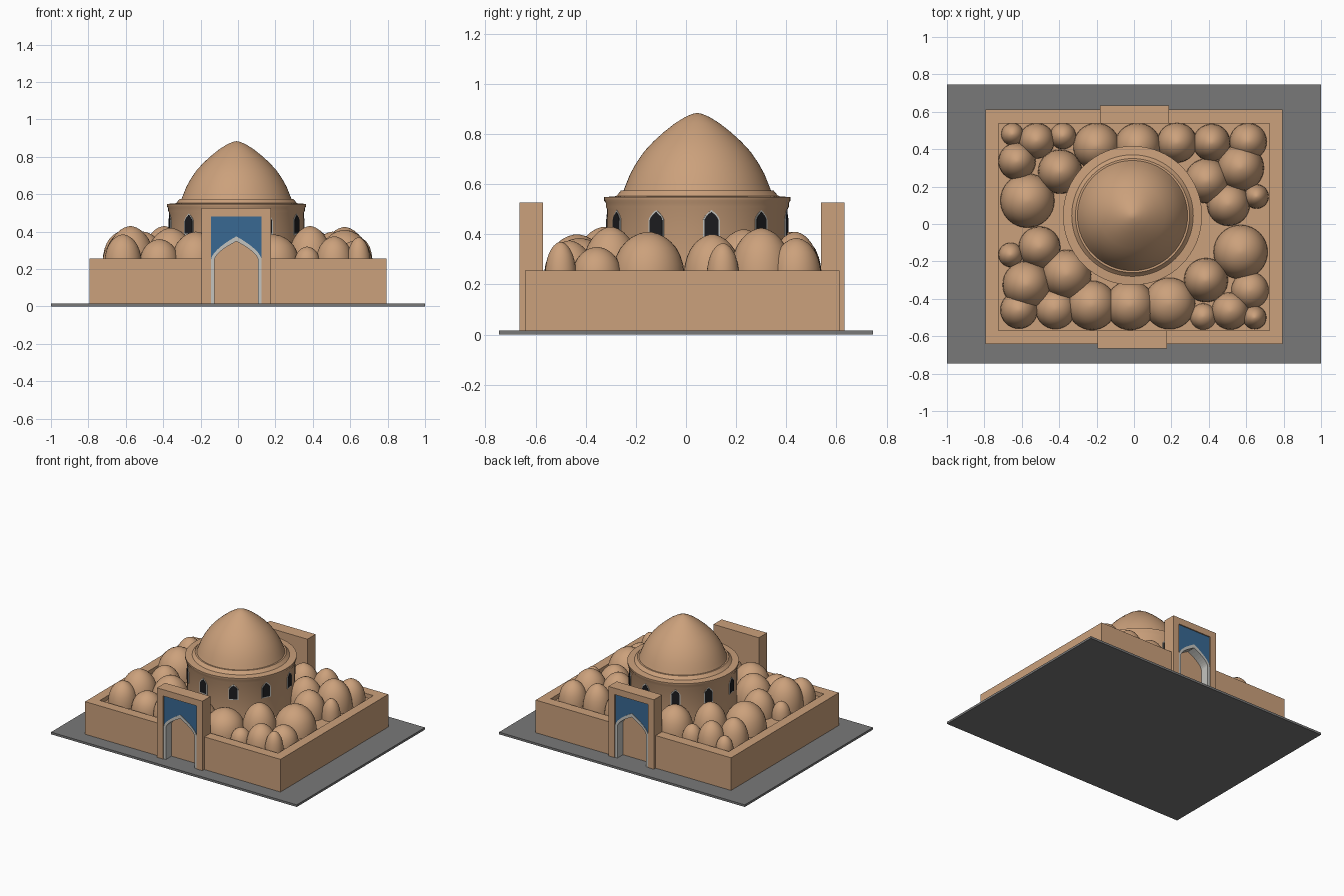
import bpy, bmesh, math

if "Cube" in bpy.data.objects:
    bpy.data.objects.remove(bpy.data.objects["Cube"])


def material(name, r, g, b):
    m = bpy.data.materials.new(name)
    m.diffuse_color = (r, g, b, 1)
    m.use_nodes = True
    m.node_tree.nodes["Principled BSDF"].inputs["Base Color"].default_value = m.diffuse_color
    return m


CLAY = material("clay", 0.60, 0.355, 0.20)
GREY = material("paving_grey", 0.19, 0.19, 0.19)
BLUE = material("tile_blue", 0.04, 0.14, 0.29)
PALE = material("pale_stone", 0.55, 0.55, 0.52)
DARK = material("dark_glass", 0.012, 0.012, 0.014)


def finish(bm, name, mat, loc=(0, 0, 0), rot=0.0, smooth=None):
    bmesh.ops.recalc_face_normals(bm, faces=bm.faces[:])
    me = bpy.data.meshes.new(name)
    bm.to_mesh(me)
    bm.free()
    me.materials.append(mat)
    ob = bpy.data.objects.new(name, me)
    bpy.context.collection.objects.link(ob)
    ob.location = loc
    ob.rotation_euler = (0, 0, rot)
    if smooth:
        bpy.ops.object.select_all(action='DESELECT')
        ob.select_set(True)
        bpy.context.view_layer.objects.active = ob
        bpy.ops.object.shade_smooth_by_angle(angle=math.radians(smooth))
    return ob


def prism(name, pts, y0, y1, mat, loc=(0, 0, 0), rot=0.0):
    """Extrude an x-z outline from y0 to y1."""
    bm = bmesh.new()
    a = [bm.verts.new((x, y0, z)) for x, z in pts]
    b = [bm.verts.new((x, y1, z)) for x, z in pts]
    bm.faces.new(a)
    bm.faces.new(b[::-1])
    n = len(pts)
    for i in range(n):
        j = (i + 1) % n
        bm.faces.new((a[i], b[i], b[j], a[j]))
    return finish(bm, name, mat, loc, rot)


def box(name, x0, x1, y0, y1, z0, z1, mat):
    return prism(name, [(x0, z0), (x1, z0), (x1, z1), (x0, z1)], y0, y1, mat)


def lathe(name, prof, mat, loc, seg, smooth=35):
    """Spin an (r, z) profile whose last point lies on the axis."""
    bm = bmesh.new()
    rings = [[bm.verts.new((r * math.cos(math.tau * i / seg),
                            r * math.sin(math.tau * i / seg), z))
              for i in range(seg)] for r, z in prof[:-1]]
    tip = bm.verts.new((0, 0, prof[-1][1]))
    for i in range(seg):
        j = (i + 1) % seg
        for lo, hi in zip(rings, rings[1:]):
            bm.faces.new((lo[i], lo[j], hi[j], hi[i]))
        bm.faces.new((rings[-1][i], rings[-1][j], tip))
    bm.faces.new(rings[0][::-1])
    return finish(bm, name, mat, loc, 0, smooth)


def arch(w, spring, apex, n=8):
    """Pointed arch curve from left spring to right spring."""
    left = [(-w * (1 - (k / n) ** 2), spring + (apex - spring) * (k / n) ** 1.2)
            for k in range(n + 1)]
    return left + [(-x, z) for x, z in left[-2::-1]]


# Ground slab, roof deck and parapet walls (gaps are left for the portals)
G, ROOF, TOP = 0.016, 0.225, 0.256
X0, X1, Y0, Y1 = 0.725, 0.795, -0.57, 0.538
box("paving_slab", -1, 1, -0.745, 0.745, 0, G, GREY)
box("roof_block", -X0, X0, Y0, Y1, G, ROOF, CLAY)
for s, side in ((-1, "left"), (1, "right")):
    xa, xb = sorted((s * X0, s * X1))
    box(side + "_wall", xa, xb, -0.642, 0.612, G, TOP, CLAY)
    xa, xb = sorted((s * 0.15, s * X0))
    box(side + "_front_wall", xa, xb, -0.642, Y0, G, TOP, CLAY)
    box(side + "_back_wall", xa, xb, Y1, 0.612, G, TOP, CLAY)


# Gate portals: tan frame, blue tile panel, pale arch lining, tan niche wall
def portal(side, loc, rot):
    W, H, w, h, sp = 0.185, 0.527, 0.135, 0.48, 0.25
    outer, inner = arch(w, sp, 0.375), arch(0.116, sp, 0.348)
    rim = [(W, G), (W, H), (-W, H), (-W, G)]
    prism(side + "_portal_frame", rim + [(-w, G), (-w, h), (w, h), (w, G)],
          -0.665, -0.653, CLAY, loc, rot)
    prism(side + "_portal_body", rim + [(-w, G)] + outer + [(w, G)],
          -0.653, -0.595, CLAY, loc, rot)
    prism(side + "_portal_niche_wall", rim, -0.595, -0.57, CLAY, loc, rot)
    prism(side + "_portal_tiles", outer + [(w, h), (-w, h)],
          -0.657, -0.652, BLUE, loc, rot)
    prism(side + "_portal_arch_lining",
          [(-w, G)] + outer + [(w, G), (0.116, G)] + inner[::-1] + [(-0.116, G)],
          -0.660, -0.594, PALE, loc, rot)


portal("front", (-0.009, 0, 0), 0)
portal("back", (0.003, -0.032, 0), math.pi)

# Central drum with cornice, then the great dome
C = (-0.008, 0.045, 0)
lathe("drum", [(0.36, ROOF - 0.01), (0.36, 0.50), (0.365, 0.51), (0.365, 0.525),
               (0.372, 0.535), (0.372, 0.548), (0.325, 0.552), (0.318, 0.558),
               (0.305, 0.574), (0.0, 0.576)], CLAY, C, 64)
lathe("great_dome", [(0.296, 0.57), (0.284, 0.60), (0.268, 0.64), (0.243, 0.685),
                     (0.212, 0.73), (0.175, 0.77), (0.133, 0.808), (0.09, 0.842),
                     (0.05, 0.867), (0.02, 0.88), (0, 0.884)], CLAY, C, 64)

# Ten arched windows round the drum
for k in range(10):
    rot = math.radians(9 + 36 * k + 90)
    for part, w, z0, apex, r, mat in (("surround", 0.034, 0.383, 0.497, 0.3615, PALE),
                                      ("pane", 0.028, 0.389, 0.489, 0.3635, DARK)):
        prism("window_%s_%d" % (part, k + 1),
              [(-w, z0)] + arch(w, 0.455, apex, 5) + [(w, z0)],
              -r, -r + 0.008, mat, C, rot)

# Small roof domes: x, y, radius, top height
DOMES = [
    (-.65, .48, .06, .33), (-.52, .445, .095, .39), (-.38, .47, .07, .34),
    (-.20, .415, .125, .41), (.02, .415, .125, .41), (.23, .435, .107, .40),
    (.415, .435, .10, .41), (.61, .44, .10, .385), (-.625, .335, .10, .40),
    (-.395, .28, .118, .43), (-.57, .125, .145, .42), (.57, .30, .125, .425),
    (.39, .23, .12, .42), (.505, .105, .115, .40), (.655, .147, .065, .365),
    (-.505, -.125, .112, .40), (-.66, -.165, .065, .34), (-.575, -.325, .128, .43),
    (-.36, -.27, .132, .42), (-.615, -.46, .10, .385), (-.42, -.455, .107, .36),
    (-.225, -.435, .132, .40), (-.02, -.435, .132, .40), (.19, -.425, .138, .385),
    (.37, -.495, .07, .32), (.385, -.30, .118, .43), (.515, -.465, .10, .375),
    (.645, -.50, .063, .37), (.62, -.355, .10, .35), (.57, -.15, .145, .41)]
SHAPE = [(1, 0), (.99, .15), (.955, .32), (.88, .50), (.77, .66), (.62, .79),
         (.45, .89), (.26, .96), (.10, .992), (0, 1)]
for i, (x, y, r, top) in enumerate(DOMES):
    base = ROOF - 0.005
    lathe("roof_dome_%d" % (i + 1), [(r * a, (top - base) * b) for a, b in SHAPE],
          CLAY, (x, y, base), 32)
